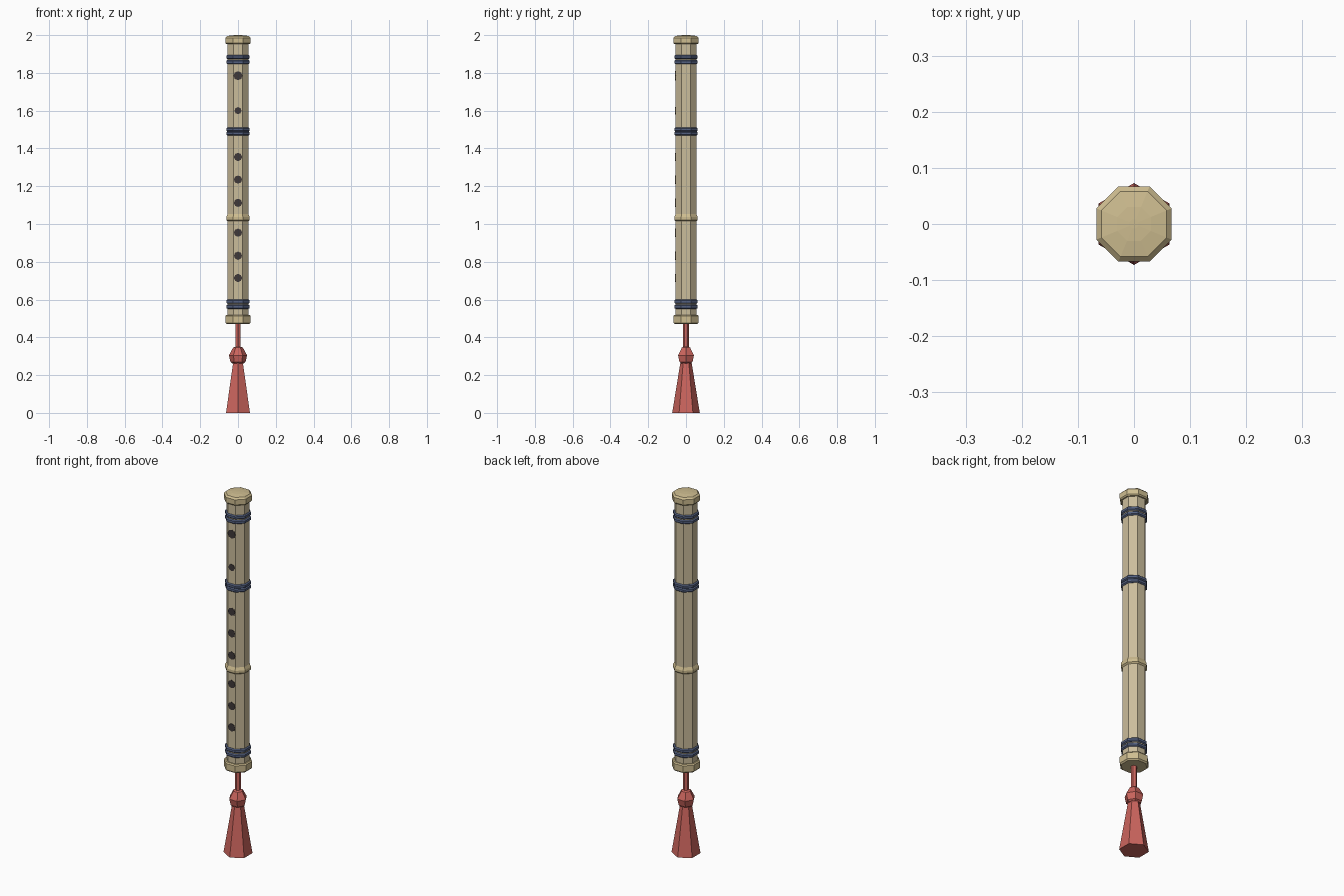
import bpy, math

if "Cube" in bpy.data.objects:
    bpy.data.objects.remove(bpy.data.objects["Cube"])

def material(name, rgb):
    m = bpy.data.materials.new(name)
    m.diffuse_color = (*rgb, 1)
    m.use_nodes = True
    m.node_tree.nodes["Principled BSDF"].inputs["Base Color"].default_value = m.diffuse_color
    return m

BAMBOO = material("bamboo", (0.60, 0.51, 0.33))
CAP = material("cap_wood", (0.62, 0.51, 0.28))
NAVY = material("binding_blue", (0.09, 0.12, 0.22))
RED = material("tassel_red", (0.60, 0.13, 0.11))
DARK = material("hole_dark", (0.05, 0.04, 0.04))

def lathe(name, profile, sides, start, mat):
    """Closed faceted solid from (radius, z) pairs, bottom to top."""
    verts, faces = [], []
    for r, z in profile:
        for i in range(sides):
            a = start + 2 * math.pi * i / sides
            verts.append((r * math.cos(a), r * math.sin(a), z))
    for k in range(len(profile) - 1):
        for i in range(sides):
            j = (i + 1) % sides
            b, t = k * sides, (k + 1) * sides
            faces.append((b + i, b + j, t + j, t + i))
    faces.append(tuple(reversed(range(sides))))
    faces.append(tuple(range((len(profile) - 1) * sides, len(profile) * sides)))
    me = bpy.data.meshes.new(name)
    me.from_pydata(verts, [], faces)
    me.materials.append(mat)
    ob = bpy.data.objects.new(name, me)
    bpy.context.collection.objects.link(ob)
    return ob

def octagon(name, profile, mat):
    # radii are measured to the flats, with one flat facing front
    k = 1 / math.cos(math.pi / 8)
    return lathe(name, [(r * k, z) for r, z in profile], 8, math.pi / 8, mat)

# Flute body and end caps
octagon("flute_tube", [(0.055, 0.49), (0.055, 1.98)], BAMBOO)
octagon("top_cap", [(0.062, 1.952), (0.067, 1.958), (0.067, 1.986),
                    (0.058, 1.995), (0.03, 1.999), (0.008, 2.0)], CAP)
octagon("bottom_cap", [(0.060, 0.47), (0.067, 0.477), (0.067, 0.512),
                       (0.062, 0.518)], CAP)

# Bamboo node
octagon("bamboo_node", [(0.054, 1.014), (0.062, 1.022), (0.062, 1.036),
                        (0.054, 1.054)], CAP)

# Paired thread bindings
for z in (1.884, 1.857, 1.500, 1.479, 0.589, 0.562):
    octagon("thread_binding", [(0.056, z - 0.011), (0.062, z - 0.006),
                               (0.062, z + 0.006), (0.056, z + 0.011)], NAVY)

# Mouth hole, membrane hole and finger holes
for z, r in ((1.785, 0.024), (1.60, 0.019), (1.355, 0.022), (1.235, 0.022),
             (1.112, 0.022), (0.954, 0.022), (0.832, 0.022), (0.714, 0.022)):
    hole = lathe("hole", [(r, -0.003), (r, 0.002)], 8, 0, DARK)
    hole.location = (0, -0.055, z)
    hole.rotation_euler = (math.pi / 2, 0, 0)

# Cord, knot and tassel
lathe("cord", [(0.015, 0.33), (0.015, 0.48)], 6, math.pi / 6, RED)
lathe("tassel_knot", [(0.030, 0.262), (0.040, 0.270), (0.048, 0.305),
                      (0.026, 0.345), (0.010, 0.352)], 6, 0, RED)
lathe("tassel_skirt", [(0.073, 0.0), (0.030, 0.265)], 6, math.pi / 6, RED)
